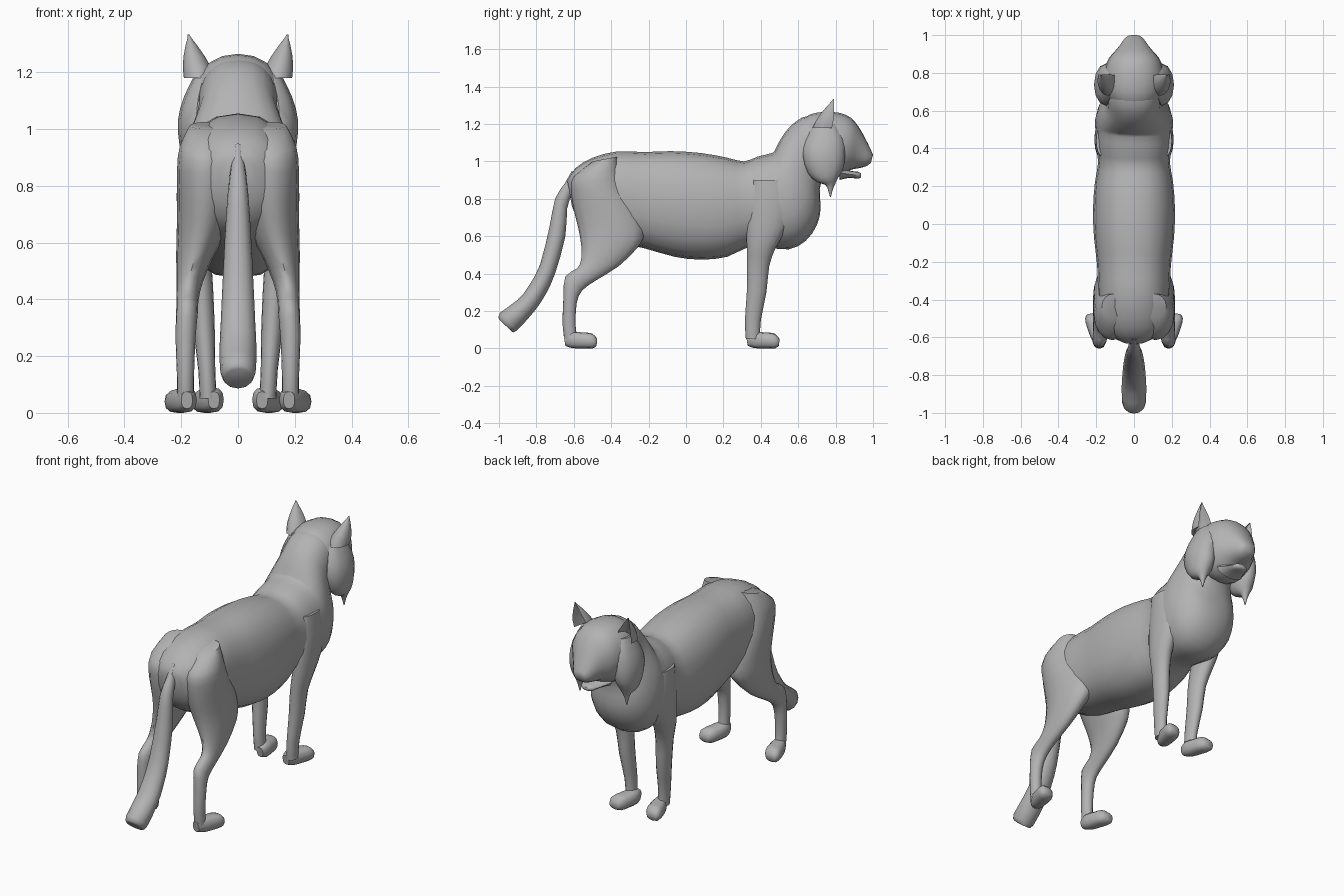
import bpy, bmesh, math
from mathutils import Vector

coat = bpy.data.materials.new("grey_coat")
coat.diffuse_color = (0.45, 0.45, 0.45, 1)


def skin(name, rings, mirror=False, angle=50):
    """Join closed point rings into a capped tube."""
    bm = bmesh.new()
    loops = [[bm.verts.new(p) for p in ring] for ring in rings]
    n = len(loops[0])
    for a, b in zip(loops, loops[1:]):
        for i in range(n):
            j = (i + 1) % n
            bm.faces.new((a[i], a[j], b[j], b[i]))
    bm.faces.new(loops[0])
    bm.faces.new(loops[-1])
    bmesh.ops.recalc_face_normals(bm, faces=bm.faces)
    mesh = bpy.data.meshes.new(name)
    bm.to_mesh(mesh)
    bm.free()
    mesh.materials.append(coat)
    ob = bpy.data.objects.new(name, mesh)
    bpy.context.collection.objects.link(ob)
    if mirror:
        m = ob.modifiers.new("mirror", 'MIRROR')
        m.use_mirror_merge = False
    bpy.ops.object.select_all(action='DESELECT')
    ob.select_set(True)
    bpy.context.view_layer.objects.active = ob
    bpy.ops.object.shade_smooth_by_angle(angle=math.radians(angle))
    return ob


def smooth_path(rows, steps):
    """Catmull-Rom interpolation between section rows."""
    out = []
    for i in range(len(rows) - 1):
        p = [rows[max(0, min(len(rows) - 1, i + k))] for k in (-1, 0, 1, 2)]
        for s in range(steps):
            t = s / steps
            out.append([0.5 * (2 * b + (c - a) * t + (2 * a - 5 * b + 4 * c - d) * t * t
                               + (3 * b - a - 3 * c + d) * t ** 3)
                        for a, b, c, d in zip(*p)])
    out.append(rows[-1])
    return out


def loft(name, rows, mirror=False, sides=16, box=1.0, steps=2):
    """Each row: edge point (y, z), opposite edge point (y, z), half width, centre x."""
    def power(v):
        return math.copysign(abs(v) ** box, v)
    rows = [tuple(r) + (0.0,) * (6 - len(r)) for r in rows]
    rings = []
    for ay, az, by, bz, hw, cx in smooth_path(rows, steps):
        ring = []
        for k in range(sides):
            a = 2 * math.pi * k / sides
            s, c = power(math.sin(a)), power(math.cos(a))
            ring.append((cx + max(hw, 0.002) * c,
                         (ay + by) / 2 + (ay - by) / 2 * s,
                         max(0, (az + bz) / 2 + (az - bz) / 2 * s)))
        rings.append(ring)
    return skin(name, rings, mirror)


# Torso, chest and neck
loft("torso", [
    (-.635, .90, -.61, .76, .06), (-.59, .965, -.57, .68, .14),
    (-.50, 1.02, -.49, .62, .175), (-.37, 1.053, -.37, .57, .19),
    (-.22, 1.05, -.22, .535, .195), (-.08, 1.055, -.06, .49, .212),
    (.08, 1.045, .08, .475, .217), (.22, 1.02, .22, .49, .207),
    (.31, 1.0, .34, .545, .19), (.38, 1.025, .44, .54, .20),
    (.46, 1.045, .55, .53, .205), (.475, 1.06, .64, .575, .205),
    (.49, 1.09, .70, .66, .19), (.51, 1.125, .72, .75, .17),
    (.55, 1.18, .715, .85, .145), (.62, 1.235, .74, .93, .14),
    (.70, 1.25, .80, .98, .13)], sides=20, box=.85)

# Head with muzzle
loft("head", [
    (.60, 1.20, .66, 1.0, .10), (.66, 1.25, .70, .93, .145),
    (.74, 1.265, .76, .91, .165), (.82, 1.26, .82, .92, .155),
    (.88, 1.235, .87, .95, .135), (.92, 1.19, .90, .96, .105),
    (.955, 1.13, .93, .965, .078), (.985, 1.07, .965, .975, .055),
    (1.0, 1.035, .988, .992, .033)], sides=20, box=.92)

# Lower jaw, leaving the mouth slightly open
loft("lower_jaw", [
    (.82, .98, .82, .90, .09), (.88, .95, .87, .912, .062),
    (.92, .945, .92, .908, .042), (.937, .935, .935, .915, .02)], sides=12)

# Cheek ruffs ending in hanging tufts
loft("cheek_ruff", [
    (.80, 1.20, .68, 1.19, .03, .12), (.84, 1.12, .64, 1.11, .05, .14),
    (.85, 1.03, .625, 1.03, .065, .147), (.84, .96, .65, .94, .06, .147),
    (.815, .915, .70, .89, .045, .15), (.80, .885, .745, .875, .025, .152),
    (.785, .85, .76, .845, .012, .153), (.775, .81, .77, .81, .003, .153)],
    mirror=True, sides=12)

# Ears: tapering crescents, hollow towards the front
base, tip = Vector((.135, .75, 1.18)), Vector((.174, .79, 1.333))
ear = []
for t in (0, .25, .5, .75, .92, 1):
    c = base.lerp(tip, t)
    r = max(.003, .056 * (1 - t ** 1.6))
    arc = [math.radians(-25 + 230 * i / 8) for i in range(9)]
    ring = [c + Vector((r * math.cos(a), -1.3 * r * math.sin(a), 0)) for a in arc]
    ring += [c + Vector((.75 * r * math.cos(a), -.8 * r * math.sin(a), 0))
             for a in reversed(arc[1:-1])]
    ear.append(ring)
skin("ear", ear, mirror=True)

# Hind legs from hip to ankle
loft("hind_leg", [
    (-.37, 1.025, -.50, 1.0, .06, .11), (-.36, .96, -.60, .92, .09, .115),
    (-.33, .86, -.615, .85, .10, .115), (-.25, .73, -.60, .74, .097, .118),
    (-.222, .63, -.575, .64, .086, .13), (-.25, .55, -.56, .55, .066, .152),
    (-.36, .44, -.56, .48, .046, .17), (-.48, .365, -.58, .43, .039, .178),
    (-.555, .31, -.645, .385, .038, .18), (-.585, .24, -.655, .28, .035, .185),
    (-.59, .12, -.66, .13, .03, .185), (-.58, .05, -.65, .05, .03, .185)],
    mirror=True)

# Forelegs from shoulder to ankle
loft("foreleg", [
    (.52, .90, .36, .90, .03, .17), (.56, .78, .34, .80, .05, .16),
    (.54, .65, .325, .66, .052, .155), (.48, .54, .325, .55, .05, .145),
    (.445, .44, .325, .45, .042, .13), (.43, .30, .325, .30, .038, .12),
    (.40, .15, .315, .15, .03, .11), (.395, .05, .32, .05, .03, .105)],
    mirror=True)

# Paws, splayed slightly outwards
paw = [(-.655, .075, -.645, .015, .02, .18), (-.61, .09, -.61, .002, .04, .185),
       (-.55, .085, -.55, 0, .048, .20), (-.50, .08, -.50, 0, .046, .213),
       (-.475, .05, -.478, .015, .028, .218)]
for name, dx, dy in (("hind_paw", 0, 0), ("front_paw", -.095, .975)):
    loft(name, [(a + dy, b, c + dy, d, w, x + dx) for a, b, c, d, w, x in paw],
         mirror=True, sides=12, box=.8)

# Tail, thickening to a blunt end
loft("tail", [
    (-.61, .95, -.58, .90, .015), (-.65, .88, -.605, .84, .026),
    (-.70, .80, -.635, .75, .036), (-.73, .65, -.645, .60, .046),
    (-.78, .45, -.70, .40, .056), (-.84, .335, -.75, .29, .061),
    (-.90, .26, -.81, .20, .065), (-.995, .19, -.905, .095, .062),
    (-1.0, .155, -.93, .09, .045)], sides=12)
